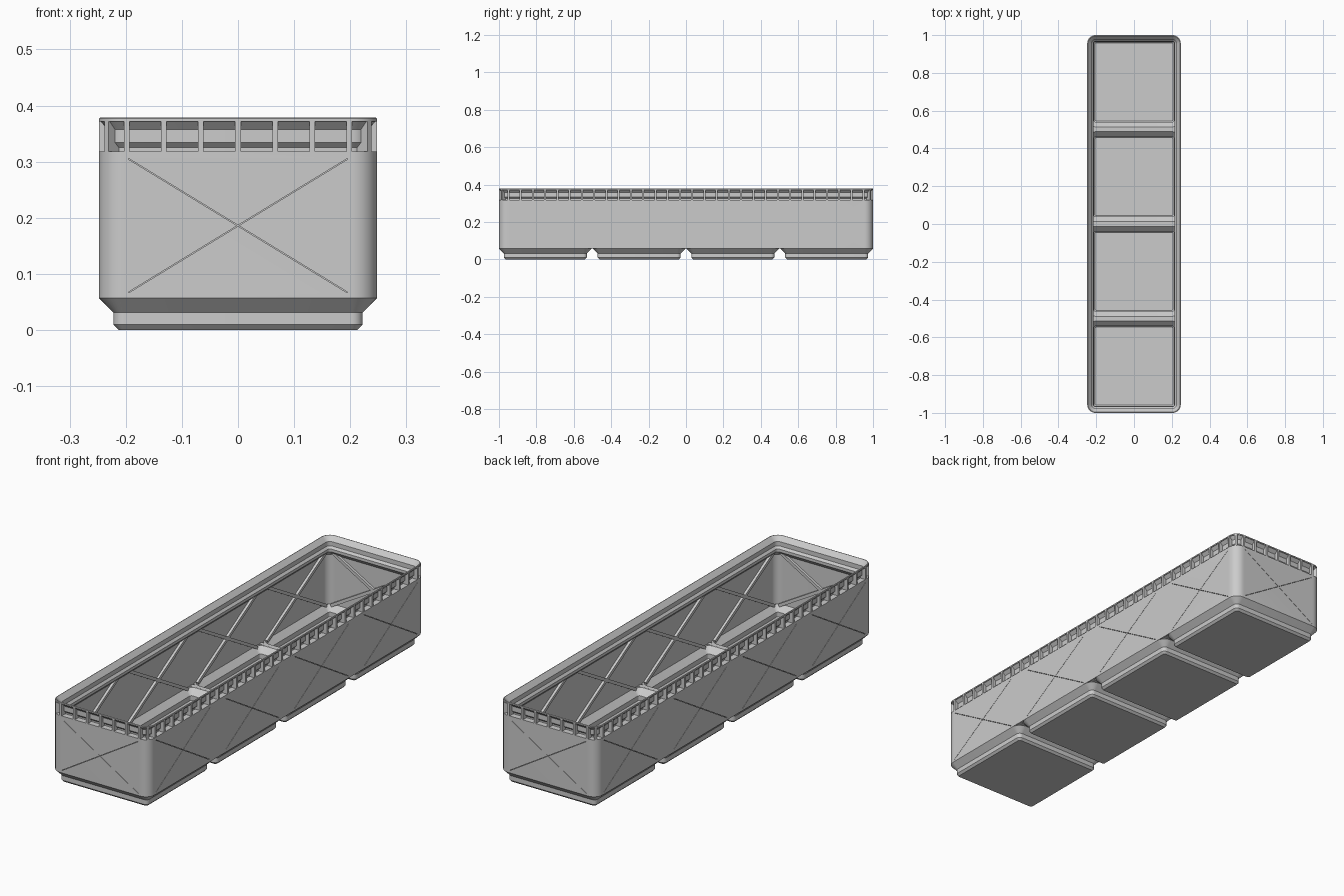
import bpy, bmesh, math
from mathutils import Vector

if "Cube" in bpy.data.objects:
    bpy.data.objects.remove(bpy.data.objects["Cube"])

HX, HY, R = 0.2478, 1.0, 0.0448      # half width, half length, corner radius
CELL = 2 * (HY - HX) / 3             # spacing of the four cells
CELLS = [(i - 1.5) * CELL for i in range(4)]
Z = Vector((0, 0, 1))

grey = bpy.data.materials.new("grey_plastic")
grey.diffuse_color = (0.6, 0.6, 0.6, 1)
grey.use_nodes = True
grey.node_tree.nodes["Principled BSDF"].inputs["Base Color"].default_value = grey.diffuse_color


def finish(name, bm, smooth=True):
    bmesh.ops.recalc_face_normals(bm, faces=bm.faces)
    me = bpy.data.meshes.new(name)
    bm.to_mesh(me)
    bm.free()
    me.materials.append(grey)
    ob = bpy.data.objects.new(name, me)
    bpy.context.collection.objects.link(ob)
    if smooth:
        smooth_object(ob)
    return ob


def smooth_object(ob):
    bpy.ops.object.select_all(action='DESELECT')
    ob.select_set(True)
    bpy.context.view_layer.objects.active = ob
    bpy.ops.object.shade_smooth_by_angle(angle=math.radians(30))


def rounded_loop(bm, hx, hy, cy, inset, z, seg=8):
    """Rounded rectangle, inset from the outer outline."""
    r = max(R - inset, 0.006)
    verts = []
    for k, (sx, sy) in enumerate([(1, 1), (-1, 1), (-1, -1), (1, -1)]):
        for i in range(seg + 1):
            a = math.pi / 2 * (k + i / seg)
            verts.append(bm.verts.new((sx * (hx - inset - r) + r * math.cos(a),
                                       cy + sy * (hy - inset - r) + r * math.sin(a), z)))
    return verts


def loft(bm, hx, hy, cy, profile, closed):
    """Skin a profile of (half width, z) points around the outline."""
    loops = [rounded_loop(bm, hx, hy, cy, HX - w, z) for w, z in profile]
    n = len(loops[0])
    pairs = list(zip(loops, loops[1:]))
    if closed:
        pairs.append((loops[-1], loops[0]))
    else:
        bm.faces.new(loops[0])
        bm.faces.new(loops[-1])
    for a, b in pairs:
        for i in range(n):
            j = (i + 1) % n
            bm.faces.new((a[i], a[j], b[j], b[i]))


def prism(bm, outline, depth):
    """Extrude an outline by a vector."""
    a = [bm.verts.new(p) for p in outline]
    b = [bm.verts.new(p + depth) for p in outline]
    bm.faces.new(a)
    bm.faces.new(b)
    for i in range(len(a)):
        j = (i + 1) % len(a)
        bm.faces.new((a[i], a[j], b[j], b[i]))


# One wall panel per cell side: (centre on outer surface, outward normal)
panels = [(Vector((0, s * HY, 0)), Vector((0, s, 0))) for s in (-1, 1)]
panels += [(Vector((s * HX, c, 0)), Vector((s, 0, 0))) for s in (-1, 1) for c in CELLS]


def diagonals(bm, half, z0, z1, width, near, far):
    """Crossed bars on every panel, between two depths behind the outer surface."""
    for origin, n in panels:
        t = Z.cross(n)
        for s in (-1, 1):
            a = origin - t * half * s + Z * z0 - n * near
            b = origin + t * half * s + Z * z1 - n * near
            side = (b - a).normalized().cross(n) * width / 2
            prism(bm, [a - side, a + side, b + side, b - side], n * (near - far))


# Wall with recessed band and stacking lip
bm = bmesh.new()
loft(bm, HX, HY, 0, [
    (0.2478, 0.057), (0.2478, 0.318), (0.222, 0.318), (0.222, 0.325),
    (0.231, 0.334), (0.231, 0.357), (0.2445, 0.3715), (0.2478, 0.3715),
    (0.2478, 0.377), (0.2455, 0.379), (0.2435, 0.379), (0.224, 0.358),
    (0.224, 0.338), (0.215, 0.328), (0.215, 0.315), (0.2375, 0.293),
    (0.2375, 0.058)], True)
wall = finish("wall", bm, False)

# Fine crossed slits in the outer wall
bm = bmesh.new()
diagonals(bm, 0.195, 0.067, 0.305, 0.0014, -0.004, 0.006)
cutter = finish("slit_cutter", bm, False)
cutter.hide_render = True
mod = wall.modifiers.new("slits", 'BOOLEAN')
mod.object = cutter
mod.operation = 'DIFFERENCE'
mod.solver = 'EXACT'
mod.use_self = True
bpy.context.view_layer.objects.active = wall
bpy.ops.object.modifier_apply(modifier=mod.name)
bpy.data.objects.remove(cutter)
smooth_object(wall)

# Crossed stiffening ribs inside the wall
bm = bmesh.new()
diagonals(bm, 0.215, 0.062, 0.31, 0.014, 0.008, 0.022)
finish("inner_ribs", bm, False)

# Hollow stepped feet
for i, cy in enumerate(CELLS):
    bm = bmesh.new()
    loft(bm, HX, HX, cy, [
        (0.2125, 0.0), (0.222, 0.0096), (0.222, 0.031), (0.2478, 0.057),
        (0.2465, 0.066), (0.238, 0.066), (0.212, 0.040), (0.212, 0.018),
        (0.206, 0.012)], False)
    finish(f"foot_{i + 1}", bm)

# Floor ridges bridging neighbouring feet
bm = bmesh.new()
for i in range(3):
    y = (CELLS[i] + CELLS[i + 1]) / 2
    prism(bm, [Vector((-0.242, y + a, z)) for a, z in
               [(-0.009, 0.0575), (0.009, 0.0575), (0.009, 0.0662), (-0.009, 0.0662)]],
          Vector((0.484, 0, 0)))
finish("floor_ridges", bm, False)

# Upright fins dividing the recessed band under the rim
FIN = [(0, 0.317), (0.0288, 0.317), (0.0288, 0.326), (0.0203, 0.336),
       (0.0203, 0.357), (0.0063, 0.3725), (0, 0.3725)]
fins = []
for s in (-1, 1):
    for i in range(7):
        fins.append((Vector(((i - 3) * 0.0662, s * HY, 0)), Vector((0, s, 0))))
    for i in range(30):
        fins.append((Vector((s * HX, (i - 14.5) * 0.0655, 0)), Vector((s, 0, 0))))
    for t in (-1, 1):
        n = Vector((s, t, 0)).normalized()
        fins.append((Vector((s * (HX - R), t * (HY - R), 0)) + n * R, n))
bm = bmesh.new()
for origin, n in fins:
    t = Z.cross(n) * 0.010
    prism(bm, [origin - t / 2 - n * d + Z * z for d, z in FIN], t)
finish("rim_fins", bm, False)
